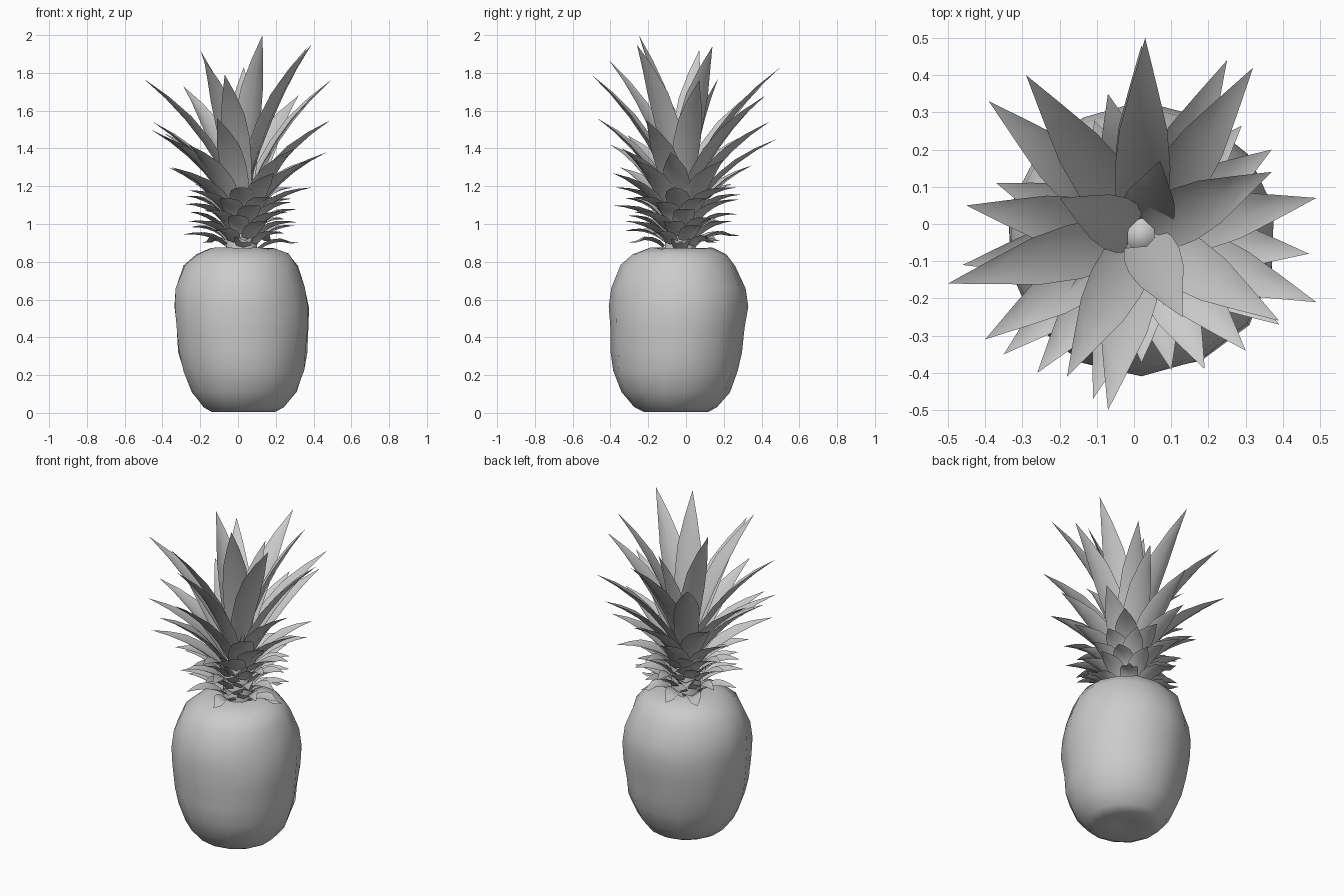
import bpy, bmesh, math, random
from mathutils import Vector

cube = bpy.data.objects.get("Cube")
if cube:
    bpy.data.objects.remove(cube, do_unlink=True)

random.seed(7)
GOLDEN = math.radians(137.5)
CROWN = Vector((0.02, -0.03, 0))

grey = bpy.data.materials.new("plain grey")
grey.use_nodes = True
shade = (0.6, 0.6, 0.6, 1)
grey.diffuse_color = shade
grey.node_tree.nodes["Principled BSDF"].inputs["Base Color"].default_value = shade


def finish(bm, name, angle):
    mesh = bpy.data.meshes.new(name)
    bm.to_mesh(mesh)
    bm.free()
    obj = bpy.data.objects.new(name, mesh)
    bpy.context.collection.objects.link(obj)
    mesh.materials.append(grey)
    bpy.ops.object.select_all(action="DESELECT")
    obj.select_set(True)
    bpy.context.view_layer.objects.active = obj
    bpy.ops.object.shade_smooth_by_angle(angle=math.radians(angle))
    return obj


def lathe(name, profile, sides, wobble, angle):
    """Rings of (radius, z, centre x, centre y), capped at both ends."""
    bm = bmesh.new()
    rings = []
    for radius, z, cx, cy in profile:
        ring = []
        for i in range(sides):
            a = math.tau * (i + 0.5) / sides
            r = radius * (1 + random.uniform(-wobble, wobble))
            dz = random.uniform(-wobble, wobble) * 0.3 if z > 0.05 else 0
            ring.append(bm.verts.new((cx + r * math.cos(a), cy + r * math.sin(a), z + dz)))
        rings.append(ring)
    for low, high in zip(rings, rings[1:]):
        for i in range(sides):
            j = (i + 1) % sides
            bm.faces.new((low[i], low[j], high[j], high[i]))
    bm.faces.new(rings[0][::-1])
    bm.faces.new(rings[-1])
    return finish(bm, name, angle)


def add_leaf(bm, base, tip, width, reach, rise):
    """Channelled blade that rises first and then bends out to its tip."""
    out = Vector((tip.x - base.x, tip.y - base.y, 0))
    side = Vector((-out.y, out.x, 0)).normalized()
    bend = base + out * reach
    bend.z = base.z + rise
    rows = []
    for t, w in ((0, 0.75), (0.2, 0.95), (0.4, 1), (0.6, 0.86), (0.8, 0.46)):
        p = base * (1 - t) ** 2 + bend * 2 * t * (1 - t) + tip * t * t
        along = ((bend - base) * (1 - t) + (tip - bend) * t).normalized()
        up = along.cross(side)
        if up.dot(out) > 0:
            up.negate()
        half = side * width * w / 2
        rim = up * width * w * 0.2
        rows.append([bm.verts.new(q) for q in (p - half + rim, p, p + half + rim)])
    for a, b in zip(rows, rows[1:]):
        for i in range(2):
            bm.faces.new((a[i], a[i + 1], b[i + 1], b[i]))
    end = bm.verts.new(tip)
    for i in range(2):
        bm.faces.new((rows[-1][i], rows[-1][i + 1], end))


# Fruit body: lumpy barrel with a shallow hollow underside
lathe("fruit_body", [
    (0.06, 0.025, 0.03, -0.05), (0.17, 0.005, 0.03, -0.055), (0.22, 0.03, 0.03, -0.055),
    (0.285, 0.11, 0.03, -0.055), (0.33, 0.22, 0.03, -0.055), (0.345, 0.32, 0.025, -0.05),
    (0.36, 0.45, 0.025, -0.045), (0.365, 0.56, 0.02, -0.04), (0.35, 0.66, 0.015, -0.04),
    (0.305, 0.78, 0.015, -0.04), (0.25, 0.84, 0.025, -0.035), (0.17, 0.872, 0.025, -0.03),
    (0.06, 0.87, 0.02, -0.03)], 14, 0.018, 80)

# Stem hidden in the crown
lathe("crown_stem", [(0.09, 0.85, 0.02, -0.03), (0.08, 1.0, 0.02, -0.03),
                     (0.04, 1.12, 0.02, -0.03)], 8, 0, 80)

# Long upper leaves, placed by their tips
TIPS = [
    (0.13, -0.25, 2.0), (0.39, -0.26, 1.95), (0.37, 0.14, 1.94), (-0.2, 0.07, 1.92),
    (-0.18, -0.41, 1.87), (0.03, 0.5, 1.83), (-0.07, -0.5, 1.79), (-0.5, -0.16, 1.77),
    (0.49, 0.07, 1.76), (0.07, 0.17, 1.77), (-0.29, 0.4, 1.73), (0.32, 0.42, 1.68),
    (-0.11, -0.47, 1.56), (0.49, -0.21, 1.55), (-0.45, 0.05, 1.54), (0.25, 0.44, 1.54),
    (-0.39, 0.33, 1.48), (-0.4, -0.31, 1.47), (-0.46, -0.11, 1.5), (0.02, 0.48, 1.45),
    (-0.26, -0.4, 1.42), (0.3, -0.34, 1.4), (0.39, -0.27, 1.34), (0.47, -0.08, 1.38),
    (0.37, 0.2, 1.34), (-0.07, 0.35, 1.31), (-0.35, -0.35, 1.3), (-0.37, 0.11, 1.3),
    (0.19, -0.39, 1.27)]
bm = bmesh.new()
for spot in TIPS:
    tip = Vector(spot)
    out = Vector((tip.x, tip.y, 0)) - CROWN
    tall = tip.z - 0.9
    base = CROWN + out.normalized() * (0.11 - 0.07 * tall)
    base.z = 0.92 + 0.28 * tall
    add_leaf(bm, base, tip, 0.135 + 0.015 * tall, 0.36, (tip.z - base.z) * 0.52 + 0.04)
finish(bm, "long_leaves", 60)

# Short lower leaves, spiralling up the stem
bm = bmesh.new()
COUNT = 38
for i in range(COUNT):
    f = i / (COUNT - 1)
    a = i * GOLDEN
    out = Vector((math.cos(a), math.sin(a), 0))
    base = CROWN + out * 0.095
    base.z = 0.865 + 0.2 * f
    tip = CROWN + out * (0.29 + 0.07 * f + random.uniform(-0.05, 0.04))
    tip.z = base.z + 0.04 + 0.1 * f + random.uniform(-0.02, 0.03)
    add_leaf(bm, base, tip, 0.1 + 0.03 * f, 0.35, 0.06 + 0.05 * f)
finish(bm, "short_leaves", 60)
